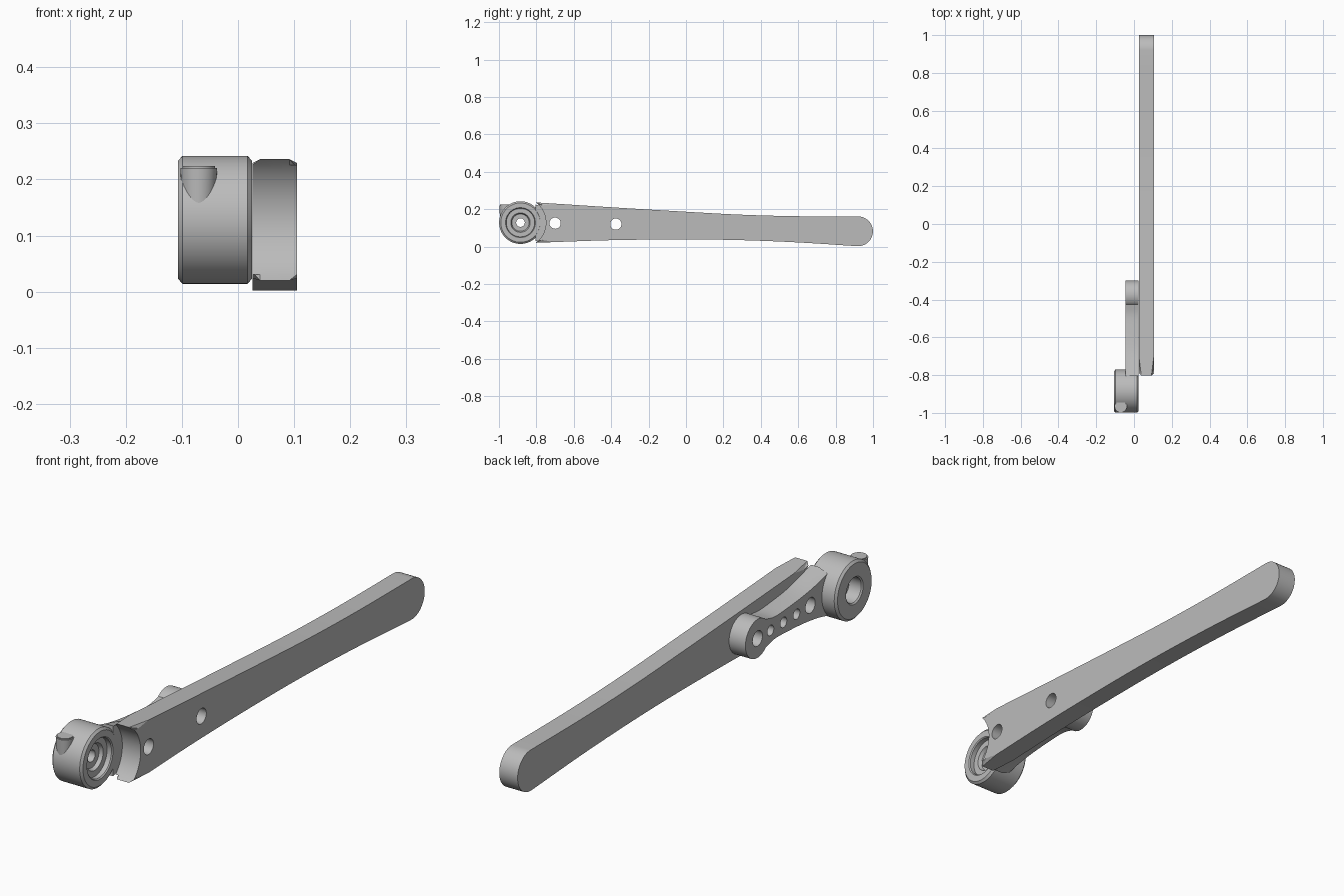
import bpy, bmesh, math
from mathutils import Vector

cube = bpy.data.objects.get("Cube")
if cube:
    bpy.data.objects.remove(cube, do_unlink=True)

GREY = (0.5, 0.5, 0.5, 1)
metal = bpy.data.materials.new("grey metal")
metal.use_nodes = True
metal.diffuse_color = GREY
metal.node_tree.nodes["Principled BSDF"].inputs["Base Color"].default_value = GREY

HUB_Y, HUB_Z = -0.885, 0.128
BOSS_Y, BOSS_Z = -0.375, 0.12


def finish(name, bm):
    bmesh.ops.recalc_face_normals(bm, faces=bm.faces)
    mesh = bpy.data.meshes.new(name)
    bm.to_mesh(mesh)
    bm.free()
    mesh.materials.append(metal)
    ob = bpy.data.objects.new(name, mesh)
    bpy.context.collection.objects.link(ob)
    return ob


def loft(name, sections, chamfer=0):
    """Join equal-length (y, z) outlines placed at successive x positions."""
    bm = bmesh.new()
    rings = [[bm.verts.new((x, y, z)) for y, z in pts] for x, pts in sections]
    n = len(rings[0])
    for a, b in zip(rings, rings[1:]):
        for i in range(n):
            j = (i + 1) % n
            bm.faces.new((a[i], a[j], b[j], b[i]))
    caps = [bm.faces.new(rings[0]), bm.faces.new(rings[-1])]
    if chamfer:
        rim = list({e for f in caps for e in f.edges})
        bmesh.ops.bevel(bm, geom=rim, offset=chamfer, segments=1, affect='EDGES')
    return finish(name, bm)


def arc(cy, cz, r, start, end, n):
    angles = [math.radians(start + (end - start) * i / n) for i in range(n + 1)]
    return [(cy + r * math.cos(a), cz + r * math.sin(a)) for a in angles]


def smooth_curve(keys, n):
    """Sample a smooth curve through (y, z) points."""
    pts = [Vector(k) for k in keys]
    pts = [2 * pts[0] - pts[1]] + pts + [2 * pts[-1] - pts[-2]]
    out = []
    for p0, p1, p2, p3 in zip(pts, pts[1:], pts[2:], pts[3:]):
        for i in range(n):
            t = i / n
            out.append(tuple(0.5 * (2 * p1 + (p2 - p0) * t
                                    + (2 * p0 - 5 * p1 + 4 * p2 - p3) * t * t
                                    + (3 * p1 - p0 - 3 * p2 + p3) * t ** 3)))
    return out + [tuple(pts[-2])]


def drill(ob, holes):
    """Cut round holes (y, z, radius) along x."""
    for y, z, r in holes:
        cutter = loft("cutter", [(x, arc(y, z, r, 0, 348.75, 31)) for x in (-0.3, 0.3)])
        cutter.hide_render = True
        mod = ob.modifiers.new("hole", 'BOOLEAN')
        mod.operation, mod.solver, mod.object = 'DIFFERENCE', 'EXACT', cutter
        bpy.context.view_layer.objects.active = ob
        bpy.ops.object.modifier_apply(modifier=mod.name)
        bpy.data.objects.remove(cutter, do_unlink=True)


def shade(ob):
    bpy.ops.object.select_all(action='DESELECT')
    ob.select_set(True)
    bpy.context.view_layer.objects.active = ob
    bpy.ops.object.shade_smooth_by_angle(angle=math.radians(28))


# Handle: tapering bar, round at the back, scooped at the front
bottom = smooth_curve([(-0.803, 0.02), (-0.4, 0.034), (0, 0.038),
                       (0.3, 0.034), (0.6, 0.022), (0.915, 0.002)], 4)
top = smooth_curve([(0.92, 0.161), (0.6, 0.162), (0.3, 0.17),
                    (0, 0.186), (-0.4, 0.21), (-0.803, 0.236)], 4)
tip = arc(0.92, 0.0815, 0.0795, -84, 84, 20)
scoop = arc(HUB_Y, HUB_Z, 0.136, 46, -46, 16)
outline = bottom + tip + top + scoop
handle = loft("handle", [(0.026, outline), (0.105, outline)], chamfer=0.013)
drill(handle, [(-0.7, 0.125, 0.03), (BOSS_Y, BOSS_Z, 0.03)])
shade(handle)


# Arm: waisted link with a round boss, wider towards the handle side
def arm_outline(extra):
    keys = [(-0.805, 0.082 + extra), (-0.75, 0.068 + extra), (-0.66, 0.054 + extra / 2),
            (-0.55, 0.045 + extra / 3), (-0.48, 0.043 + extra / 4), (-0.425, 0.055)]
    upper = smooth_curve(keys, 4)
    boss = arc(0, 0, 0.075, 130, -130, 36)
    half = upper + [(BOSS_Y + y, z) for y, z in boss] + [(y, -z) for y, z in reversed(upper)]
    return [(y, BOSS_Z + z + 0.006 * (BOSS_Y - y) / 0.4) for y, z in half]


arm = loft("arm", [(-0.046, arm_outline(0)), (-0.01, arm_outline(0.016)),
                   (0.0245, arm_outline(0.016))])
drill(arm, [(-0.7, 0.125, 0.03), (BOSS_Y, BOSS_Z, 0.03)]
      + [(-0.455 - 0.08 * i, 0.121 + 0.001 * i, 0.02) for i in range(3)])
shade(arm)

# Hub: turned ring with a stepped bore on both faces, as (x, radius)
profile = [(-0.107, 0.105), (-0.099, 0.114), (0.017, 0.114), (0.025, 0.105),
           (0.025, 0.08), (0.021, 0.076), (0.002, 0.076), (0.002, 0.052),
           (-0.012, 0.046), (-0.012, 0.023), (-0.05, 0.023), (-0.05, 0.048),
           (-0.102, 0.048), (-0.107, 0.053)]
bm = bmesh.new()
STEPS = 64
rings = []
for s in range(STEPS):
    a = math.tau * s / STEPS
    rings.append([bm.verts.new((x, HUB_Y + r * math.cos(a), HUB_Z + r * math.sin(a)))
                  for x, r in profile])
for s in range(STEPS):
    p, q = rings[s], rings[(s + 1) % STEPS]
    for i in range(len(profile)):
        j = (i + 1) % len(profile)
        bm.faces.new((p[i], p[j], q[j], q[i]))
shade(finish("hub", bm))

# Lug: small flat-topped peg on the front of the hub
bm = bmesh.new()
bmesh.ops.create_cone(bm, cap_ends=True, segments=32, radius1=0.029, radius2=0.033,
                      depth=0.084)
bmesh.ops.translate(bm, verts=bm.verts, vec=(-0.07, -0.965, 0.182))
rim = [e for e in bm.edges if all(v.co.z > 0.2 for v in e.verts)]
bmesh.ops.bevel(bm, geom=rim, offset=0.004, segments=2, affect='EDGES')
shade(finish("lug", bm))
